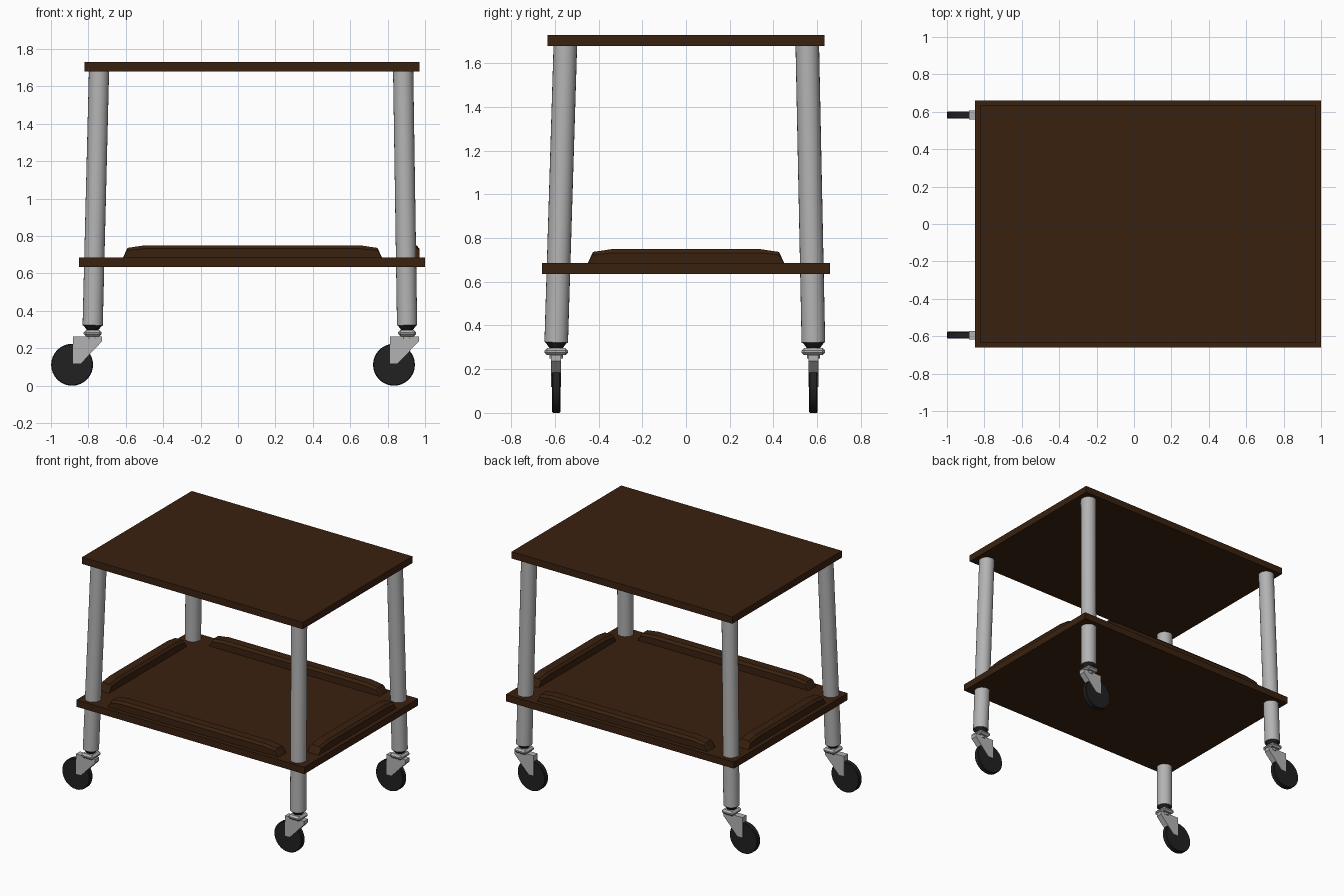
import bpy, bmesh, math
from mathutils import Vector

if "Cube" in bpy.data.objects:
    bpy.data.objects.remove(bpy.data.objects["Cube"])


def material(name, rgb):
    m = bpy.data.materials.new(name)
    m.diffuse_color = (*rgb, 1)
    m.use_nodes = True
    m.node_tree.nodes["Principled BSDF"].inputs["Base Color"].default_value = m.diffuse_color
    return m


WOOD = material("dark_wood", (0.042, 0.0155, 0.0048))
STEEL = material("light_grey_metal", (0.45, 0.45, 0.45))
RUBBER = material("black_rubber", (0.015, 0.015, 0.016))


def finish(name, bm, mat, smooth=False):
    bmesh.ops.recalc_face_normals(bm, faces=bm.faces)
    me = bpy.data.meshes.new(name)
    bm.to_mesh(me)
    bm.free()
    me.materials.append(mat)
    ob = bpy.data.objects.new(name, me)
    bpy.context.collection.objects.link(ob)
    if smooth:
        bpy.ops.object.select_all(action='DESELECT')
        ob.select_set(True)
        bpy.context.view_layer.objects.active = ob
        bpy.ops.object.shade_smooth_by_angle(angle=math.radians(35))
    return ob


def box(name, lo, hi, mat, bevel=0):
    lo, hi = Vector(lo), Vector(hi)
    bm = bmesh.new()
    bmesh.ops.create_cube(bm, size=1)
    for v in bm.verts:
        v.co = (lo + hi) / 2 + v.co * (hi - lo)
    if bevel:
        bmesh.ops.bevel(bm, geom=bm.edges[:], offset=bevel, segments=1, affect='EDGES')
    return finish(name, bm, mat)


def rod(name, a, b, ra, rb, mat, sides=24, bevel=0):
    # cylinder or cone between two points
    a, b = Vector(a), Vector(b)
    bm = bmesh.new()
    bmesh.ops.create_cone(bm, cap_ends=True, segments=sides, radius1=ra, radius2=rb,
                          depth=(b - a).length)
    if bevel:
        rim = [e for e in bm.edges if abs(e.verts[0].co.z - e.verts[1].co.z) < 1e-5]
        bmesh.ops.bevel(bm, geom=rim, offset=bevel, segments=1, affect='EDGES')
    rot = Vector((0, 0, 1)).rotation_difference(b - a).to_matrix().to_4x4()
    bm.transform(rot)
    bmesh.ops.translate(bm, verts=bm.verts, vec=(a + b) / 2)
    return finish(name, bm, mat, True)


def extrude(name, sections, mat):
    # skin two or more matching closed outlines
    bm = bmesh.new()
    rings = [[bm.verts.new(p) for p in s] for s in sections]
    n = len(rings[0])
    for r, q in zip(rings, rings[1:]):
        for i in range(n):
            bm.faces.new((r[i], r[(i + 1) % n], q[(i + 1) % n], q[i]))
    bm.faces.new(rings[0])
    bm.faces.new(rings[-1])
    return finish(name, bm, mat)


# Boards
box("top_board", (-0.82, -0.635, 1.68), (0.97, 0.635, 1.73), WOOD)
box("lower_shelf", (-0.85, -0.66, 0.635), (1.0, 0.66, 0.685), WOOD)


# Raised rails around the shelf, with sloping ends and chamfered tops
def rail(name, start, end, inner, outer, along_x):
    sections = []
    for t, z, cut in ((0, 0.686, 0), (0.025, 0.737, 0), (0.115, 0.75, 0)):
        sections.append((start + t, z, cut))
    sections += [(end - t, z, c) for t, z, c in ((0.115, 0.75, 0), (0.025, 0.737, 0), (0, 0.686, 0))]
    ch = 0.015 if outer > inner else -0.015
    rings = []
    for s, z, _ in sections:
        shoulder = 0.68 + (z - 0.68) * 0.75
        prof = [(inner, 0.68), (outer, 0.68), (outer, shoulder),
                (outer - ch, z), (inner + ch, z), (inner, shoulder)]
        rings.append([(s, w, h) if along_x else (w, s, h) for w, h in prof])
    extrude(name, rings, WOOD)


rail("front_rail", -0.615, 0.77, -0.54, -0.63, True)
rail("back_rail", -0.615, 0.77, 0.54, 0.63, True)
rail("left_rail", -0.45, 0.45, -0.73, -0.82, False)
rail("right_rail", -0.45, 0.45, 0.88, 0.97, False)

# Splayed legs, each with a swivel caster trailing toward -x
for side, x_top, x_low, x_wheel in (("left", -0.743, -0.777, -0.887), ("right", 0.883, 0.904, 0.834)):
    for end, y_top, y_low in (("front", -0.552, -0.594), ("back", 0.555, 0.583)):
        tag = end + "_" + side
        rod(tag + "_leg", (x_low, y_low, 0.322), (x_top, y_top, 1.69), 0.054, 0.054, STEEL)
        rod(tag + "_leg_cap", (x_low, y_low, 0.296), (x_low, y_low, 0.326), 0.03, 0.052, RUBBER)
        rod(tag + "_caster_stem", (x_low, y_low, 0.25), (x_low, y_low, 0.31), 0.03, 0.03, STEEL)
        box(tag + "_caster_plate", (x_low - 0.048, y_low - 0.054, 0.264),
            (x_low + 0.048, y_low + 0.054, 0.297), STEEL, 0.012)
        # tapered fork
        xr = x_low + (0.05 if side == "left" else 0.063)
        xl = xr - 0.155
        prof = [(xl, 0.118), (xl + 0.04, 0.118), (xr, 0.237), (xr, 0.264), (xl, 0.264)]
        extrude(tag + "_caster_fork",
                [[(x, y_low + d, z) for x, z in prof] for d in (-0.023, 0.023)], STEEL)
        rod(tag + "_wheel", (x_wheel, y_low - 0.019, 0.112), (x_wheel, y_low + 0.019, 0.112),
            0.112, 0.112, RUBBER, 32, 0.004)
